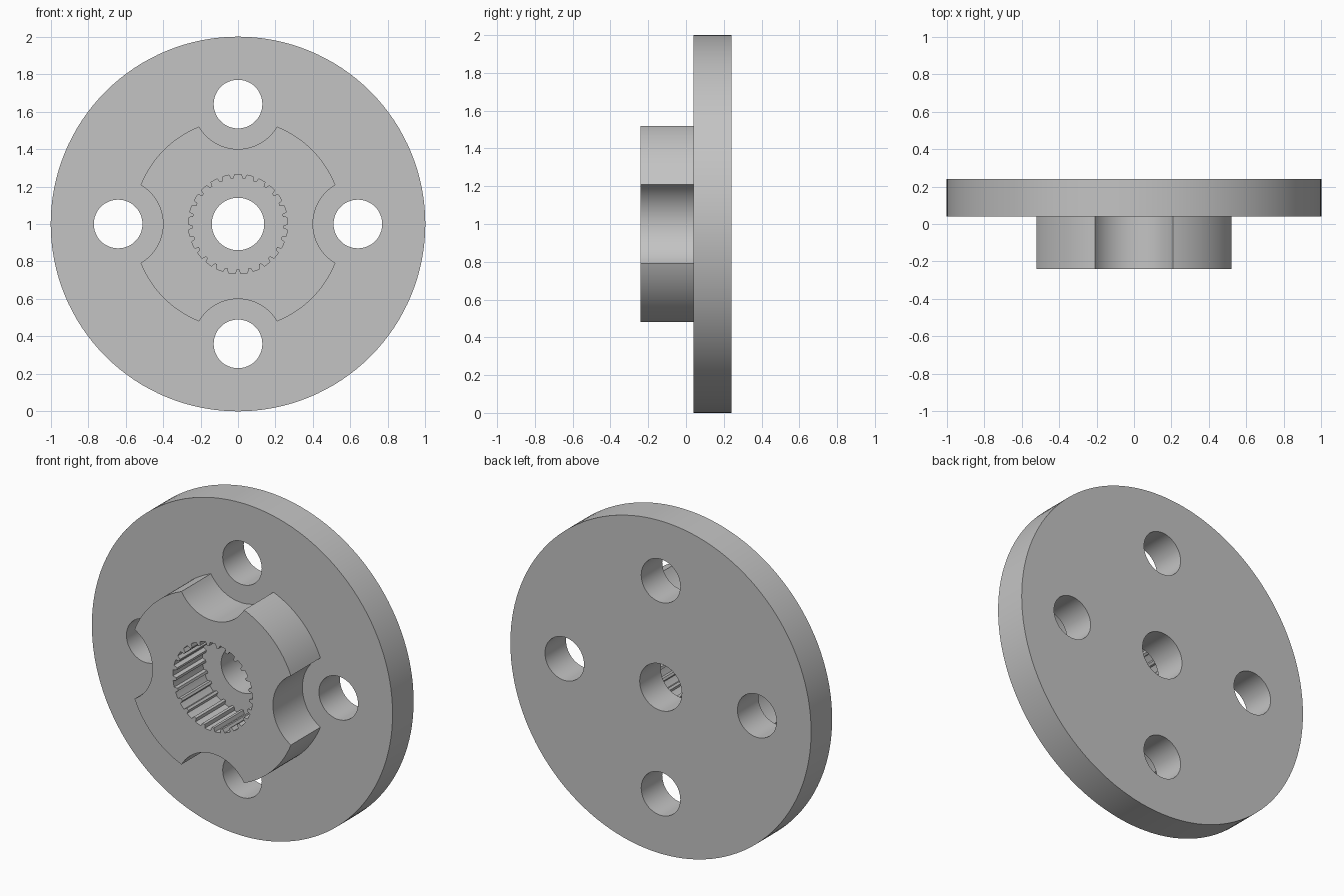
import bpy
import bmesh
from math import cos, sin, radians, acos, degrees, tau
from mathutils import Matrix

cube = bpy.data.objects.get("Cube")
if cube:
    bpy.data.objects.remove(cube, do_unlink=True)

# Main dimensions
FRONT, JOINT, BACK = -0.24, 0.04, 0.24
HUB_R, BOLT_CIRCLE, BOLT_R, SCALLOP_R = 0.56, 0.64, 0.13, 0.24
TEETH, ROOT_R, TIP_R = 25, 0.265, 0.243

grey = bpy.data.materials.new("plain grey")
grey.use_nodes = True
GREY = (0.55, 0.55, 0.55, 1)
grey.diffuse_color = GREY
grey.node_tree.nodes["Principled BSDF"].inputs["Base Color"].default_value = GREY


def arc(radius, start, end, steps, cx=0.0, cy=0.0):
    """Points along an arc, angles in degrees, both ends included."""
    angles = [radians(start + (end - start) * i / steps) for i in range(steps + 1)]
    return [(cx + radius * cos(a), cy + radius * sin(a)) for a in angles]


def circle(radius, steps, cx=0.0, cy=0.0):
    return arc(radius, 0, 360, steps, cx, cy)[:-1]


def extruded_part(name, loops, y0, y1):
    """Fill the outer loop minus the inner loops and extrude from y0 to y1."""
    curve = bpy.data.curves.new(name + "_profile", "CURVE")
    curve.dimensions = "2D"
    curve.fill_mode = "BOTH"
    curve.extrude = (y1 - y0) / 2
    for loop in loops:
        spline = curve.splines.new("POLY")
        spline.points.add(len(loop) - 1)
        for point, (x, y) in zip(spline.points, loop):
            point.co = (x, y, 0, 1)
        spline.use_cyclic_u = True
    helper = bpy.data.objects.new(name + "_profile", curve)
    bpy.context.collection.objects.link(helper)
    bpy.context.view_layer.update()
    graph = bpy.context.evaluated_depsgraph_get()
    mesh = bpy.data.meshes.new_from_object(helper.evaluated_get(graph))
    bpy.data.objects.remove(helper, do_unlink=True)
    bpy.data.curves.remove(curve)

    # Weld caps to walls and stand the part upright
    bm = bmesh.new()
    bm.from_mesh(mesh)
    bmesh.ops.remove_doubles(bm, verts=bm.verts, dist=0.0001)
    bmesh.ops.recalc_face_normals(bm, faces=bm.faces)
    bm.transform(Matrix.Translation((0, (y0 + y1) / 2, 1)) @ Matrix.Rotation(tau / 4, 4, "X"))
    bm.to_mesh(mesh)
    bm.free()
    mesh.name = name
    mesh.materials.clear()
    mesh.materials.append(grey)
    part = bpy.data.objects.new(name, mesh)
    bpy.context.collection.objects.link(part)
    bpy.ops.object.select_all(action="DESELECT")
    part.select_set(True)
    bpy.context.view_layer.objects.active = part
    bpy.ops.object.shade_smooth_by_angle(angle=radians(30))
    return part


# Round plate with a centre bore and four bolt holes
plate_loops = [circle(1.0, 128), circle(0.14, 64)]
for k in range(4):
    a = k * tau / 4
    plate_loops.append(circle(BOLT_R, 48, BOLT_CIRCLE * cos(a), BOLT_CIRCLE * sin(a)))
extruded_part("flange_plate", plate_loops, JOINT, BACK)

# Hub outline: four outer arcs joined by round scallops facing the bolt holes
corner = degrees(acos((HUB_R**2 + BOLT_CIRCLE**2 - SCALLOP_R**2) / (2 * HUB_R * BOLT_CIRCLE)))
half = degrees(acos((BOLT_CIRCLE - HUB_R * cos(radians(corner))) / SCALLOP_R))
hub_outline = []
for k in range(4):
    turn = 90 * k
    hub_outline += arc(HUB_R, turn + corner, turn + 90 - corner, 20)
    mid = radians(turn + 90)
    hub_outline += arc(SCALLOP_R, turn + 270 + half, turn + 270 - half, 24,
                       BOLT_CIRCLE * cos(mid), BOLT_CIRCLE * sin(mid))[1:-1]

# Toothed socket: wide root lands with narrow teeth pointing inward
socket = []
pitch = 360 / TEETH
for t in range(TEETH):
    centre = -90 + t * pitch
    socket += arc(TIP_R, centre - pitch * 0.12, centre + pitch * 0.12, 1)
    socket += arc(ROOT_R, centre + pitch * 0.22, centre + pitch * 0.78, 3)

extruded_part("splined_hub", [hub_outline, socket], FRONT, JOINT)
